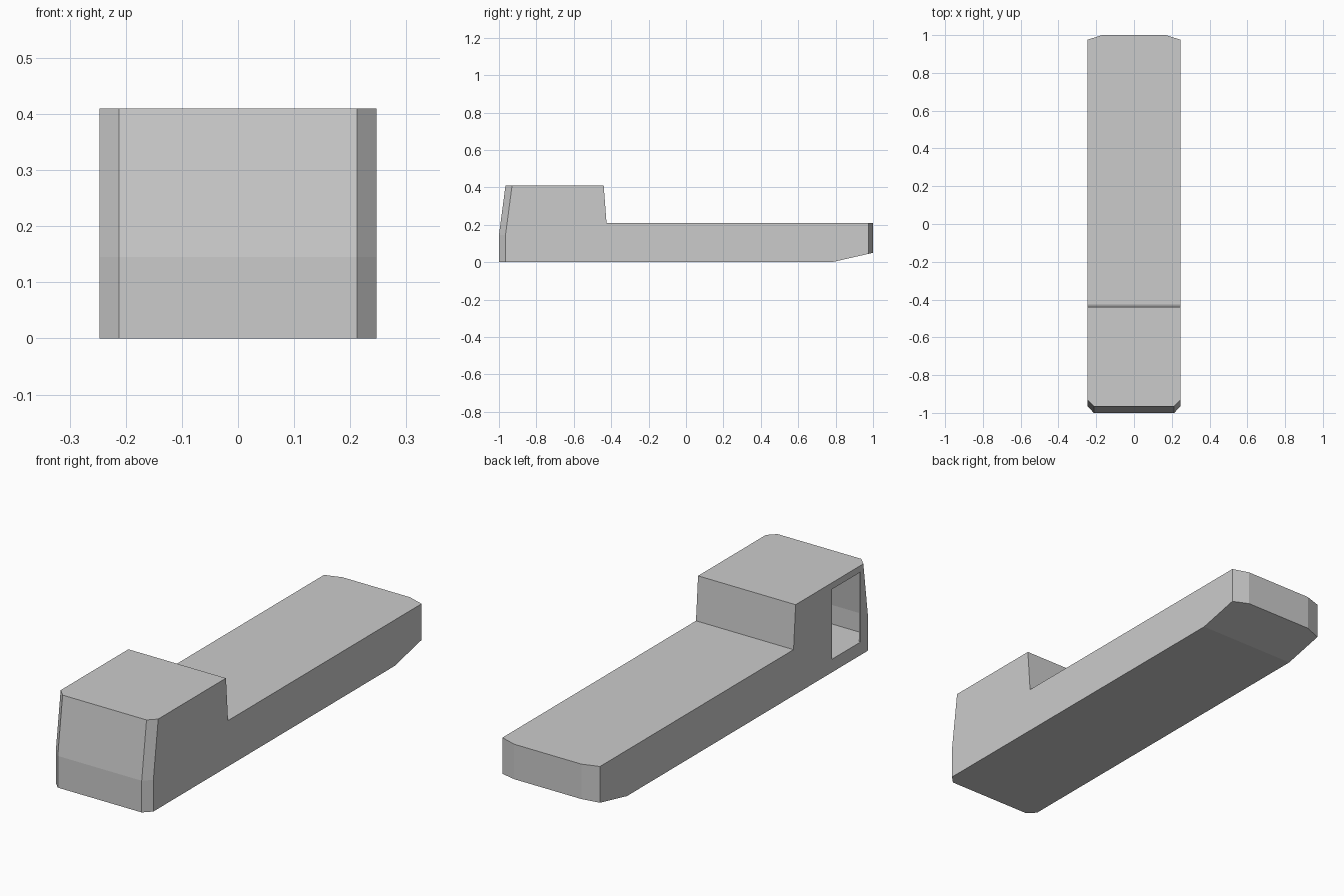
import bpy, bmesh

if "Cube" in bpy.data.objects:
    bpy.data.objects.remove(bpy.data.objects["Cube"])


def make_body(name, centre, side, inner_x, outer_x):
    """Bridge a centre outline and a pulled-in side outline, mirrored over x."""
    bm = bmesh.new()
    rings = []
    for sign, pts, xs in ((-1, side, outer_x), (-1, centre, inner_x),
                          (1, centre, inner_x), (1, side, outer_x)):
        rings.append([bm.verts.new((sign * x, y, z)) for x, (y, z) in zip(xs, pts)])
    n = len(centre)
    for a, b in zip(rings, rings[1:]):
        for i in range(n):
            j = (i + 1) % n
            bm.faces.new((a[i], a[j], b[j], b[i]))
    bm.faces.new(rings[0])
    bm.faces.new(rings[-1])
    bmesh.ops.recalc_face_normals(bm, faces=bm.faces)
    mesh = bpy.data.meshes.new(name)
    bm.to_mesh(mesh)
    bm.free()
    obj = bpy.data.objects.new(name, mesh)
    bpy.context.collection.objects.link(obj)
    return obj


def cut(target, cutter):
    mod = target.modifiers.new(cutter.name, 'BOOLEAN')
    mod.operation = 'DIFFERENCE'
    mod.solver = 'EXACT'
    mod.object = cutter
    cutter.hide_render = True
    cutter.hide_viewport = True


# Truck body: side outline (y, z), with chamfered front and rear corners
centre = [(-1, 0), (-1, .145), (-.965, .41), (-.44, .41),
          (-.425, .21), (1, .21), (1, .05), (.78, 0)]
side = [(-.965, 0), (-.965, .145), (-.93, .41), (-.44, .41),
        (-.425, .21), (.975, .21), (.975, .0443), (.78, 0)]
body = make_body("truck_body", centre, side,
                 [.2125] * 3 + [.2, .2, .17, .17, .2], [.247] * 8)

# Hollow cab interior
cab_centre = [(-.99, .058), (-.99, .145), (-.956, .4), (-.45, .4), (-.45, .058)]
cab_side = [(-.96, .058), (-.96, .145), (-.926, .4), (-.45, .4), (-.45, .058)]
cabin = make_body("cabin_cutter", cab_centre, cab_side, [.208] * 5, [.238] * 5)
cut(body, cabin)

# Doorway on the left side only
bpy.ops.mesh.primitive_cube_add(size=1, location=(-.24, -.8075, .22))
door = bpy.context.object
door.name = "doorway_cutter"
door.scale = (.06, .205, .32)
cut(body, door)
